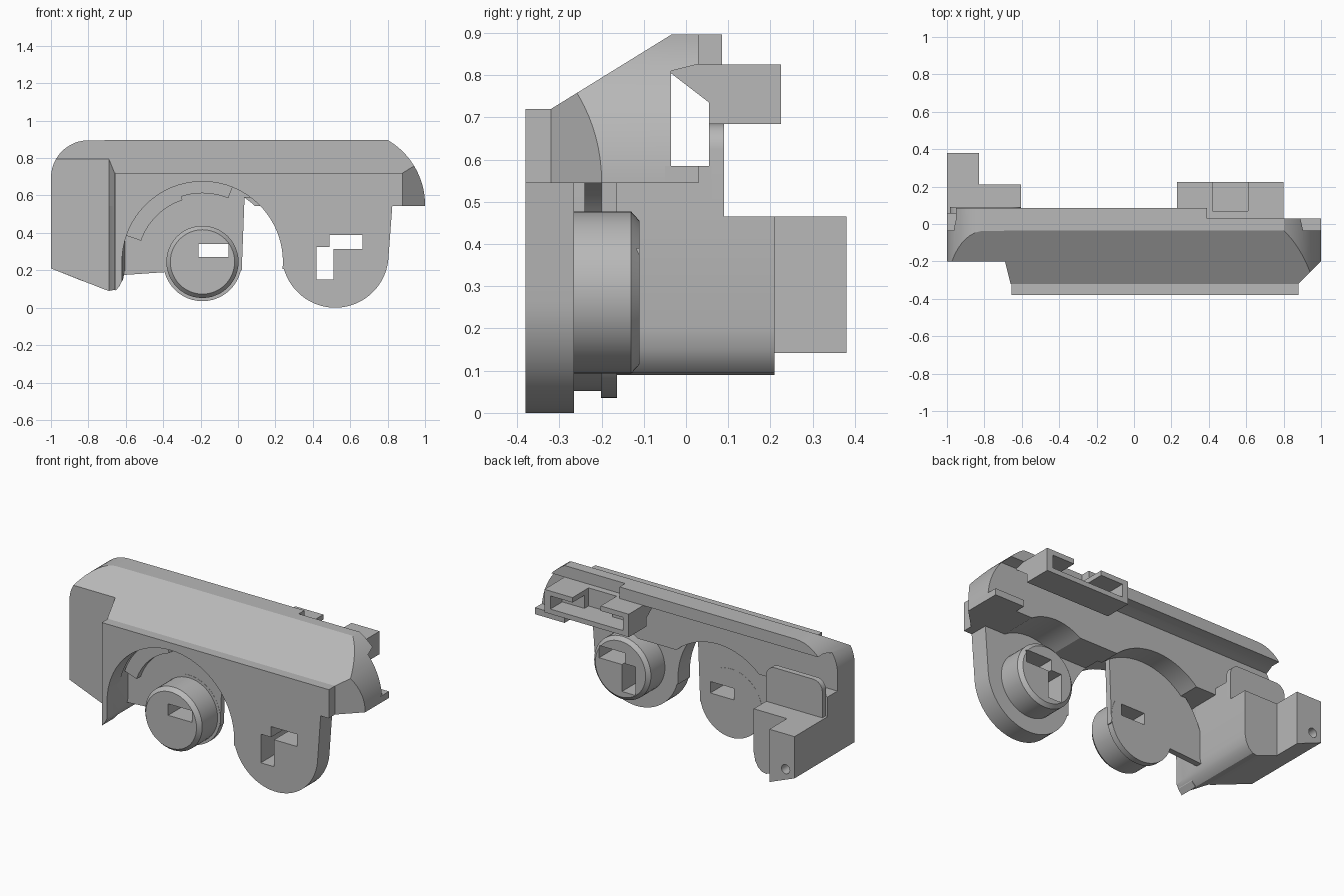
import bpy, bmesh, math

if "Cube" in bpy.data.objects:
    bpy.data.objects.remove(bpy.data.objects["Cube"])

grey = bpy.data.materials.new("plain_grey")
grey.diffuse_color = (0.48, 0.48, 0.48, 1)
grey.use_nodes = True
grey.node_tree.nodes["Principled BSDF"].inputs["Base Color"].default_value = grey.diffuse_color


def prism(name, pts, axis, a, b):
    """Extrude a 2D profile along an axis: y takes (x,z), x takes (y,z), z takes (x,y)."""
    place = {'y': lambda p, t: (p[0], t, p[1]),
             'x': lambda p, t: (t, p[0], p[1]),
             'z': lambda p, t: (p[0], p[1], t)}[axis]
    bm = bmesh.new()
    lo = [bm.verts.new(place(p, a)) for p in pts]
    hi = [bm.verts.new(place(p, b)) for p in pts]
    bm.faces.new(lo)
    bm.faces.new(hi)
    n = len(pts)
    for i in range(n):
        bm.faces.new((lo[i], lo[(i + 1) % n], hi[(i + 1) % n], hi[i]))
    bmesh.ops.recalc_face_normals(bm, faces=bm.faces)
    me = bpy.data.meshes.new(name)
    bm.to_mesh(me)
    bm.free()
    me.materials.append(grey)
    ob = bpy.data.objects.new(name, me)
    bpy.context.collection.objects.link(ob)
    return ob


def box(name, x0, x1, y0, y1, z0, z1):
    return prism(name, [(x0, z0), (x1, z0), (x1, z1), (x0, z1)], 'y', y0, y1)


def arc(cx, cz, r, a0, a1, n=24):
    return [(cx + r * math.cos(math.radians(a0 + (a1 - a0) * i / n)),
             cz + r * math.sin(math.radians(a0 + (a1 - a0) * i / n))) for i in range(n + 1)]


def disc(name, cx, cz, r, y0, y1, n=48):
    return prism(name, arc(cx, cz, r, 0, 360, n)[:-1], 'y', y0, y1)


def boolean(ob, tool, op='DIFFERENCE'):
    tool.hide_render = True
    m = ob.modifiers.new("cut", 'BOOLEAN')
    m.operation, m.object, m.solver = op, tool, 'EXACT'
    bpy.context.view_layer.objects.active = ob
    bpy.ops.object.modifier_apply(modifier=m.name)
    bpy.data.objects.remove(tool)


def chamfer_disc(name, cx, cz, r0, r1, y0, y1):
    """Short tapered cylinder, radius r0 at y0 and r1 at y1."""
    ob = disc(name, cx, cz, r0, y0, y1)
    for v in ob.data.vertices:
        if abs(v.co.y - y1) < 1e-5:
            v.co.x = cx + (v.co.x - cx) * r1 / r0
            v.co.z = cz + (v.co.z - cz) * r1 / r0
    return ob


KX, KZ = -0.19, 0.245   # left knob centre
LX, LZ = 0.52, 0.285    # right lobe centre

# Upper housing: plan outline trimmed by its end and front silhouettes
body = prism("upper_housing", [
    (-.655, -.38), (.88, -.38), (.88, -.32), (1, -.2), (1, .03), (.39, .03), (.39, .085),
    (-1, .085), (-1, -.2), (-.69, -.2), (-.66, -.32), (-.655, -.32)], 'z', .545, .92)
boolean(body, prism("end_trim", [
    (-.39, .5), (-.39, .72), (-.32, .72), (-.035, .896), (.1, .896), (.1, .825),
    (.025, .825), (-.035, .81), (-.035, .5)], 'x', -1.2, 1.2), 'INTERSECT')
boolean(body, prism("front_trim", [(-1, .5)] + arc(-.8, .695, .2, 180, 90, 12)
                    + [(.8, .9)] + arc(.6, .55, .4, 60, 0, 16) + [(1, .5)], 'y', -1, 1), 'INTERSECT')
boolean(body, disc("front_arch", KX, KZ, .43, -.5, -.165, 64))
boolean(body, disc("back_arch", KX, KZ, .41, -.17, .2, 64))
boolean(body, disc("lobe_arch", LX, LZ, .31, -.265, .2, 64))

# Front plate with the round arch and the right hand lobe
plate = prism("front_plate", [(-.655, .72), (-.655, .09), (-.63, .12), (-.62, .2)]
              + arc(KX, KZ, .43, 180, -5, 48)
              + arc(LX, LZ, .285, 196, 357, 36)
              + [(.825, .545), (.88, .545), (.88, .72)], 'y', -.38, -.265)
L_SLOT = ((.42, .51, .15, .325), (.49, .665, .315, .39))
for s in L_SLOT:
    boolean(plate, box("slot", s[0], s[1], -.5, 0, s[2], s[3]))

# Stub cylinder behind the lobe
for ob in (disc("lobe_cylinder", LX, LZ, .192, -.27, -.13),
           chamfer_disc("lobe_cylinder_tip", LX, LZ, .192, .17, -.13, -.11)):
    for s in L_SLOT:
        boolean(ob, box("slot", s[0], s[1], -.5, 0, s[2], s[3]))

# Recessed wall, flange and knob in the left arch
wall = prism("recessed_wall", [(-.61, .175), (-.39, .19), (.02, .2), (.035, .59), (.07, .59)]
             + arc(KX, KZ, .433, 52, 180, 36), 'y', -.2, -.165)
knob_parts = [wall,
              disc("knob_flange", KX, KZ, .21, -.201, -.164),
              disc("knob", KX, KZ, .193, -.35, -.19),
              chamfer_disc("knob_front", KX, KZ, .193, .172, -.35, -.375)]
for ob in knob_parts:
    boolean(ob, box("slot", -.21, -.05, -.5, 0, .27, .34))
# Stepped ledge round the arch
for i, (r, a0, a1) in enumerate(((.347, 108, 161), (.367, 68, 108))):
    prism("arch_ledge_%d" % i, arc(KX, KZ, r, a0, a1) + arc(KX, KZ, .432, a1, a0), 'y', -.24, -.195)

# Left block, sharing one rounded foot profile with the plate leg
foot = [(-1, .21), (-.72, .1), (-.69, .09), (-.66, .095), (-.635, .115), (-.615, .15), (-.605, .2)]
prism("left_block", foot + [(-.605, .465), (-1, .465)], 'y', -.2, .21)
prism("left_block_upper", [(-1, .46), (-.605, .46), (-.605, .585), (-1, .585)], 'y', -.2, .06)
leg = prism("plate_leg", [(-.655, -.38), (-.62, -.38), (-.605, -.195), (-.69, -.195),
                          (-.69, -.2), (-.66, -.32), (-.655, -.32)], 'z', .05, .55)
boolean(leg, prism("foot_trim", foot + [(-.605, .6), (-1, .6)], 'y', -1, 1), 'INTERSECT')

# Rear tab with a screw hole
tab = prism("rear_tab", [(-1, .21), (-.83, .142), (-.83, .465), (-1, .465)], 'y', .2, .38)
boolean(tab, disc("hole", -.94, .25, .028, .28, .5, 20))

# Round cornered upright plate at the back of the left block
prism("upright_plate", [(-.605, .46)] + arc(-.665, .625, .06, 0, 90, 8)
      + arc(-.925, .625, .06, 90, 180, 8) + [(-.985, .46)], 'y', .055, .09)

# Rear clip on the right: a bracket with a long slot and a notched top
clip = prism("rear_clip", [(-.04, .808), (.055, .735), (.055, .685), (.225, .685),
                           (.225, .825), (-.04, .826)], 'x', .23, .8)
boolean(clip, box("clip_slot", .27, .76, .11, .3, .715, .795))
boolean(clip, box("clip_notch", .42, .61, .07, .3, .715, .9))

# Small shelf at the right end
box("end_shelf", .8, 1, -.05, .03, .545, .585)

# Smooth the round parts, keep edges sharp
for ob in bpy.context.scene.objects:
    ob.select_set(True)
    bpy.context.view_layer.objects.active = ob
bpy.ops.object.shade_smooth_by_angle(angle=math.radians(25))
